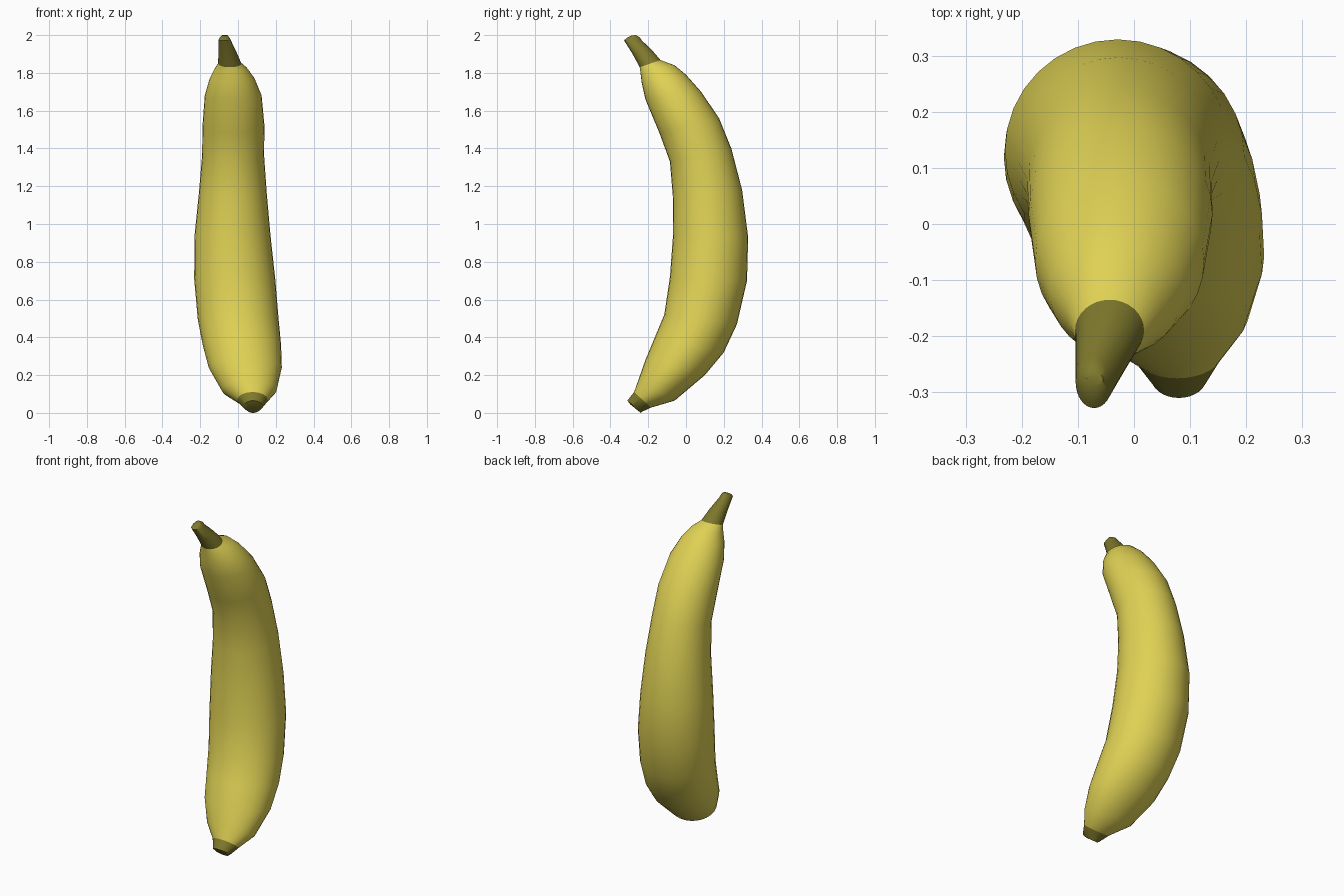
import bpy, math

SIDES = 32

def material(name, rgb):
    m = bpy.data.materials.new(name)
    m.diffuse_color = (*rgb, 1)
    return m

def loft(name, rings, mat, cap_start, cap_end):
    """Each ring: front (y, z), back (y, z), left x, right x."""
    verts, faces = [], []
    for fy, fz, by, bz, x0, x1 in rings:
        cx, rx = (x0 + x1) / 2, (x1 - x0) / 2
        for i in range(SIDES):
            a = 2 * math.pi * i / SIDES
            t = (1 + math.sin(a)) / 2
            verts.append((cx + rx * math.cos(a), fy + (by - fy) * t, fz + (bz - fz) * t))
    for r in range(len(rings) - 1):
        for i in range(SIDES):
            j = (i + 1) % SIDES
            a, b = r * SIDES, (r + 1) * SIDES
            faces.append((a + i, a + j, b + j, b + i))
    if cap_start:
        faces.append(tuple(reversed(range(SIDES))))
    if cap_end:
        n = (len(rings) - 1) * SIDES
        faces.append(tuple(range(n, n + SIDES)))
    mesh = bpy.data.meshes.new(name)
    mesh.from_pydata(verts, [], faces)
    mesh.materials.append(mat)
    ob = bpy.data.objects.new(name, mesh)
    bpy.context.collection.objects.link(ob)
    bpy.ops.object.select_all(action='DESELECT')
    ob.select_set(True)
    bpy.context.view_layer.objects.active = ob
    bpy.ops.object.shade_smooth_by_angle(angle=math.radians(45))
    return ob

yellow = material("peel_yellow", (0.74, 0.64, 0.09))
olive = material("stem_olive", (0.21, 0.19, 0.025))

tip_joint = (-0.275, 0.11, -0.185, 0.028, -0.003, 0.157)
stem_joint = (-0.245, 1.83, -0.135, 1.868, -0.105, 0.018)

# curved fruit body
loft("peel", [
    tip_joint,
    (-0.25, 0.18, -0.06, 0.065, -0.085, 0.205),
    (-0.215, 0.28, 0.10, 0.20, -0.155, 0.232),
    (-0.165, 0.40, 0.20, 0.32, -0.187, 0.228),
    (-0.115, 0.52, 0.27, 0.47, -0.213, 0.215),
    (-0.085, 0.72, 0.323, 0.70, -0.232, 0.197),
    (-0.068, 0.95, 0.329, 0.93, -0.23, 0.172),
    (-0.070, 1.15, 0.297, 1.18, -0.207, 0.152),
    (-0.085, 1.33, 0.24, 1.40, -0.19, 0.138),
    (-0.14, 1.48, 0.175, 1.56, -0.188, 0.140),
    (-0.215, 1.66, 0.08, 1.70, -0.176, 0.125),
    (-0.235, 1.75, 0.00, 1.79, -0.15, 0.088),
    (-0.242, 1.81, -0.06, 1.84, -0.122, 0.048),
    stem_joint,
], yellow, False, False)

# stem at the top
loft("stem", [
    stem_joint,
    (-0.283, 1.90, -0.18, 1.92, -0.104, -0.008),
    (-0.328, 1.972, -0.235, 1.973, -0.104, -0.038),
    (-0.315, 1.984, -0.245, 1.988, -0.098, -0.045),
    (-0.29, 1.998, -0.265, 2.0, -0.085, -0.055),
], olive, False, True)

# dark blossom end at the bottom
loft("tip", [
    (-0.295, 0.045, -0.24, 0.0, 0.045, 0.115),
    (-0.31, 0.065, -0.235, 0.005, 0.03, 0.13),
    tip_joint,
], olive, True, False)
